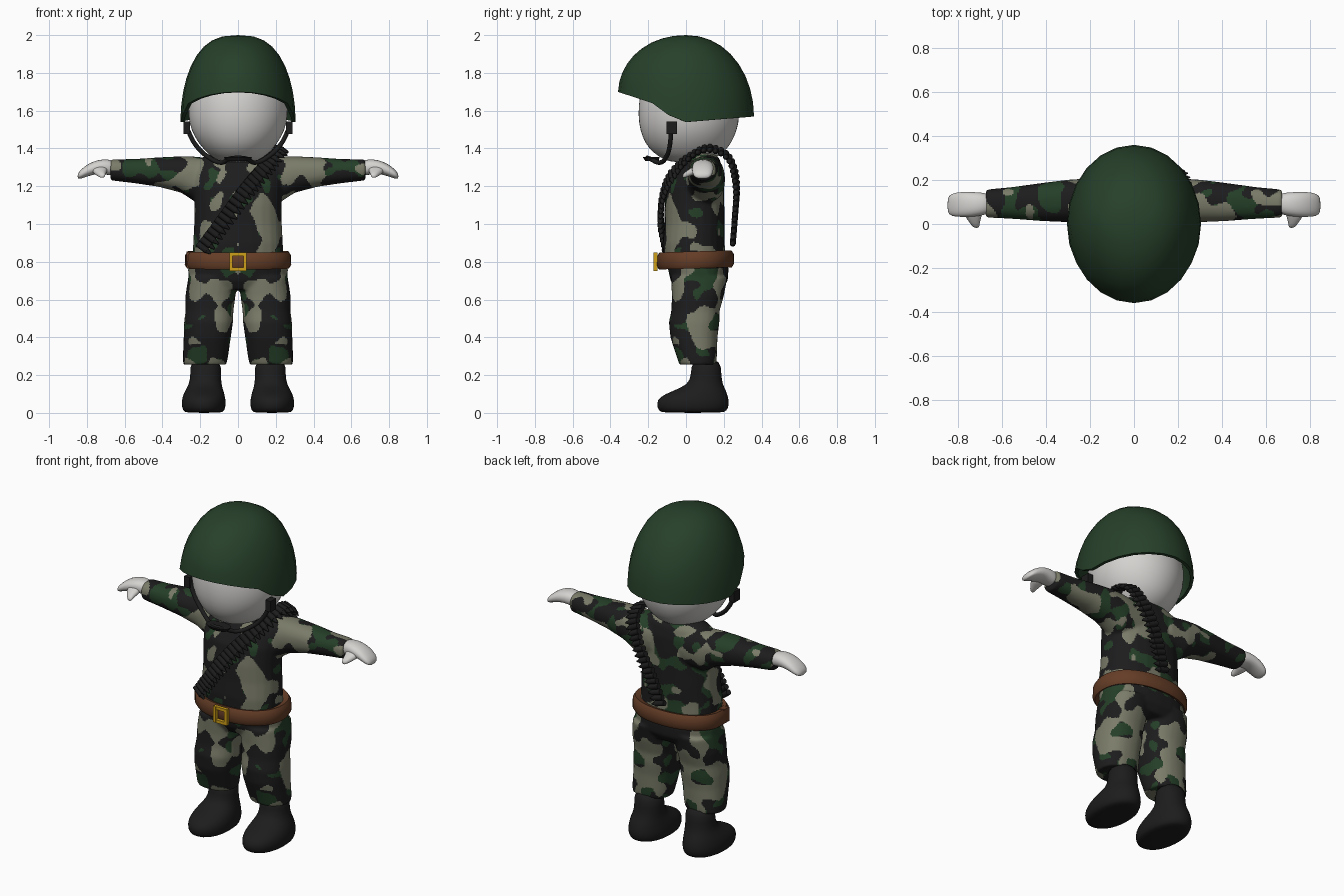
import bpy, bmesh, math
from mathutils import Vector, Matrix, noise

if "Cube" in bpy.data.objects:
    bpy.data.objects.remove(bpy.data.objects["Cube"])


def material(name, r, g, b):
    m = bpy.data.materials.new(name)
    m.use_nodes = True
    m.diffuse_color = (r, g, b, 1)
    shader = m.node_tree.nodes["Principled BSDF"]
    shader.inputs["Base Color"].default_value = (r, g, b, 1)
    shader.inputs["Roughness"].default_value = 0.8
    return m


SKIN = material("pale grey", .66, .65, .63)
GREEN = material("helmet green", .02, .052, .023)
BLACK = material("boot black", .012, .012, .012)
BROWN = material("leather brown", .13, .047, .02)
GOLD = material("buckle gold", .62, .35, .01)
CAMO = [material("camo black", .012, .012, .013),
        material("camo green", .018, .05, .021),
        material("camo tan", .195, .2, .14)]
DARK, LEAF, TAN = range(3)


def add(name, bm, mat):
    mesh = bpy.data.meshes.new(name)
    bmesh.ops.recalc_face_normals(bm, faces=bm.faces)
    bm.to_mesh(mesh)
    bm.free()
    mesh.materials.append(mat)
    obj = bpy.data.objects.new(name, mesh)
    bpy.context.collection.objects.link(obj)
    return obj


def modify(obj, kind, **settings):
    mod = obj.modifiers.new(kind.title(), kind)
    for key, value in settings.items():
        setattr(mod, key, value)


def bake(obj, angle=50):
    """Apply the modifiers, then shade smooth with sharp edges kept."""
    graph = bpy.context.evaluated_depsgraph_get()
    mesh = bpy.data.meshes.new_from_object(obj.evaluated_get(graph))
    obj.modifiers.clear()
    obj.data = mesh
    bpy.ops.object.select_all(action='DESELECT')
    obj.select_set(True)
    bpy.context.view_layer.objects.active = obj
    bpy.ops.object.shade_smooth_by_angle(angle=math.radians(angle))
    return obj


def loft(bm, axis, sections, sides=24, power=2.3, closed=False):
    """Skin oval rings (position, centre a, centre b, radius a, radius b) along an axis."""
    rings = []
    for pos, ca, cb, ra, rb in sections:
        ring = []
        for i in range(sides):
            c, s = (f(math.tau * i / sides) for f in (math.cos, math.sin))
            p = [ca + ra * math.copysign(abs(c) ** (2 / power), c),
                 cb + rb * math.copysign(abs(s) ** (2 / power), s)]
            p.insert("xyz".index(axis), pos)
            ring.append(bm.verts.new(p))
        rings.append(ring)
    pairs = list(zip(rings, rings[1:]))
    if closed:
        pairs.append((rings[-1], rings[0]))
    else:
        bm.faces.new(rings[0])
        bm.faces.new(rings[-1])
    for lo, hi in pairs:
        for i in range(sides):
            j = (i + 1) % sides
            bm.faces.new((lo[i], lo[j], hi[j], hi[i]))


def box(bm, centre, size):
    bmesh.ops.create_cube(bm, size=1, matrix=Matrix.Translation(centre) @ Matrix.Diagonal((*size, 1)))


def camouflage(obj, blobs, mirrored, tan_share):
    """Pick a camouflage colour for each face from noise and a few placed blobs."""
    mesh = obj.data
    mesh.materials.clear()
    for m in CAMO:
        mesh.materials.append(m)
    tan, green = [], []
    for f in mesh.polygons:
        p = f.center.copy()
        if mirrored:
            p.x = abs(p.x)
        t = noise.noise(p * 11 + Vector((3.3, 1.7, 5.1)))
        g = noise.noise(p * 12 + Vector((11.2, 7.4, 2.9)))
        for x, y, z, colour in blobs:
            weight = .75 * math.exp(-(p - Vector((x, y, z))).length_squared / .0028)
            t += weight if colour == TAN else -weight
            g += weight if colour == LEAF else -weight
        tan.append(t)
        green.append(g)
    tan_limit = sorted(tan)[int(len(tan) * (1 - tan_share))]
    green_limit = sorted(green)[int(len(green) * .74)]
    for f, t, g in zip(mesh.polygons, tan, green):
        f.material_index = TAN if t > tan_limit else LEAF if g > green_limit else DARK


def cloth(name, bm, blobs, mirrored, tan_share):
    obj = add(name, bm, CAMO[DARK])
    modify(obj, 'MIRROR')
    modify(obj, 'REMESH', mode='VOXEL', voxel_size=.008)
    modify(obj, 'SMOOTH', factor=.5, iterations=14)
    camouflage(bake(obj, 80), blobs, mirrored, tan_share)


# Shirt: torso and sleeve fused into one skin
bm = bmesh.new()
loft(bm, 'z', [(.8, 0, .045, .24, .165), (.9, 0, .04, .238, .165), (1, 0, .045, .232, .16),
               (1.1, 0, .045, .23, .158), (1.2, 0, .05, .235, .15), (1.28, 0, .07, .24, .125),
               (1.34, 0, .08, .21, .1), (1.375, 0, .085, .14, .07)])
loft(bm, 'x', [(.1, .1, 1.23, .1, .11), (.22, .105, 1.235, .102, .122), (.3, .105, 1.262, .097, .097),
               (.42, .1, 1.275, .087, .078), (.55, .096, 1.28, .073, .064), (.675, .093, 1.287, .064, .056)])
cloth("camouflage_shirt", bm,
      [(.12, -.1, 1.08, TAN), (.17, -.09, 1.02, TAN), (.2, -.07, .93, TAN), (.13, -.11, .88, TAN),
       (.06, -.11, .95, DARK), (-.03, -.11, .97, DARK), (.2, -.05, 1.17, DARK), (.08, -.09, 1.17, DARK),
       (-.07, -.02, 1.33, TAN), (-.04, -.09, 1.22, DARK), (-.2, -.05, 1.12, DARK), (-.13, -.1, 1.08, TAN),
       (-.18, -.07, .96, TAN), (.28, .02, 1.29, TAN), (.42, .03, 1.25, TAN), (.49, .08, 1.34, LEAF),
       (.55, .03, 1.27, DARK), (.43, .16, 1.3, DARK), (-.22, .02, 1.29, TAN), (-.4, .03, 1.26, DARK),
       (-.57, .04, 1.31, LEAF), (-.62, .06, 1.26, DARK), (-.38, .11, 1.35, LEAF), (-.5, .15, 1.29, DARK),
       (0, .2, 1.25, DARK), (-.08, .2, 1.05, DARK), (.12, .2, 1.05, DARK), (.23, .02, .97, TAN),
       (.22, .1, 1, DARK)], False, .31)

# Trousers: hips and one mirrored leg
bm = bmesh.new()
loft(bm, 'z', [(.65, 0, .07, .2, .12), (.7, 0, .07, .262, .152), (.76, 0, .065, .265, .16), (.84, 0, .05, .25, .165)])
loft(bm, 'z', [(.255, .176, .062, .115, .098), (.3, .172, .057, .12, .107), (.4, .163, .042, .125, .125),
               (.48, .156, .043, .13, .134), (.54, .151, .05, .127, .128), (.62, .146, .063, .133, .138),
               (.72, .135, .07, .128, .15)])
cloth("camouflage_trousers", bm,
      [(.21, -.05, .63, TAN), (.1, -.07, .51, TAN), (.08, -.07, .63, TAN), (.16, -.08, .57, DARK),
       (.18, -.08, .42, DARK), (.24, -.05, .5, DARK), (.19, -.08, .73, DARK), (0, -.05, .7, DARK),
       (.04, -.09, .76, LEAF), (.2, -.04, .3, LEAF), (.08, -.04, .36, DARK), (.28, .08, .52, TAN),
       (.27, .08, .4, TAN), (.28, 0, .62, DARK), (.26, .1, .72, LEAF), (.28, .15, .6, DARK),
       (.15, .19, .57, TAN), (.2, .17, .4, TAN), (.2, .17, .49, LEAF), (.1, .18, .7, DARK)], True, .36)

# Boots
bm = bmesh.new()
loft(bm, 'z', [(0, .18, .035, .09, .155), (.008, .181, .036, .112, .184), (.05, .182, .036, .12, .196),
               (.085, .181, .041, .114, .184), (.115, .179, .07, .104, .145), (.15, .174, .103, .087, .092),
               (.2, .17, .107, .081, .08), (.29, .172, .107, .085, .08)], sides=20, power=2.1)
boots = add("boots", bm, BLACK)
modify(boots, 'SUBSURF', levels=1)
modify(boots, 'MIRROR')
bake(boots, 80)

# Hands with thumbs
bm = bmesh.new()
loft(bm, 'x', [(.64, .093, 1.292, .042, .038), (.69, .091, 1.302, .053, .043), (.74, .089, 1.304, .058, .037),
               (.79, .089, 1.288, .058, .034), (.83, .087, 1.265, .053, .026), (.85, .086, 1.252, .036, .014)], 16)
loft(bm, 'y', [(.08, .735, 1.297, .05, .03), (.04, .732, 1.283, .042, .024),
               (.005, .725, 1.265, .023, .018), (-.02, .716, 1.252, .013, .011)], 12)
hands = add("hands", bm, SKIN)
modify(hands, 'SUBSURF', levels=1)
modify(hands, 'MIRROR')
bake(hands, 80)

# Head
bm = bmesh.new()
loft(bm, 'z', [(1.325, 0, .01, .08, .09), (1.35, 0, .012, .135, .15), (1.4, 0, .012, .188, .212),
               (1.46, 0, .012, .232, .245), (1.53, 0, .015, .26, .267), (1.62, 0, .015, .268, .27),
               (1.72, 0, .01, .255, .25), (1.82, 0, .01, .2, .2), (1.88, 0, .01, .1, .1)], 28, 2)
head = add("head", bm, SKIN)
modify(head, 'SUBSURF', levels=1)
bake(head, 80)


# Helmet: dome whose lower edge rises over the brow
def brim(y):
    if y < -.12:
        return 1.62 + (-.12 - y) * .33
    if y < -.07:
        return 1.54 + (-.07 - y) * 1.6
    return 1.54 + max(0, y) * .08


bm = bmesh.new()
columns, rows = 24, 9
crown = bm.verts.new((0, 0, 2))
grid = []
for i in range(columns):
    s, c = (f(math.tau * i / columns) for f in (math.sin, math.cos))
    x, y = .305 * s, .36 * c
    height = .46 - (.15 if c < 0 else .03) * c * c
    fullness = .95 - .2 * s * s
    limit = math.acos(min(1, max(0, 1 - (2 - brim(y)) / height)))
    column = []
    for k in range(rows):
        a = limit * (k + 1) / rows
        r = math.sin(a) ** fullness
        column.append(bm.verts.new((x * r, y * r, 2 - height * (1 - math.cos(a)))))
    grid.append(column)
for a, b in zip(grid, grid[1:] + grid[:1]):
    bm.faces.new((crown, a[0], b[0]))
    for k in range(rows - 1):
        bm.faces.new((a[k], a[k + 1], b[k + 1], b[k]))
helmet = add("helmet", bm, GREEN)
modify(helmet, 'SOLIDIFY', thickness=.018, offset=-1)
bake(helmet, 45)

# Chin strap, its side clips and chin cup
half = [(.272, -.08, 1.51), (.225, -.085, 1.42), (.158, -.105, 1.355), (.09, -.14, 1.325), (.045, -.19, 1.345)]
points = half + [(0, -.205, 1.35)] + [(-x, y, z) for x, y, z in reversed(half)]
curve = bpy.data.curves.new("chin_strap", 'CURVE')
curve.dimensions = '3D'
curve.bevel_depth = .012
spline = curve.splines.new('BEZIER')
spline.bezier_points.add(len(points) - 1)
for bp, p in zip(spline.bezier_points, points):
    bp.co = p
    bp.handle_left_type = bp.handle_right_type = 'AUTO'
curve.materials.append(BLACK)
bpy.context.collection.objects.link(bpy.data.objects.new("chin_strap", curve))
bm = bmesh.new()
for side in (-1, 1):
    box(bm, (side * .272, -.075, 1.51), (.035, .055, .065))
loft(bm, 'z', [(1.333, 0, -.18, .06, .035), (1.355, 0, -.185, .075, .045)], 16)
bake(add("strap_clips_and_chin_cup", bm, BLACK), 30)

# Leather belt, with a tab on the wearer's right
bm = bmesh.new()
loft(bm, 'z', [(.78, 0, .05, .235, .16), (.765, 0, .05, .27, .193), (.785, 0, .05, .282, .205),
               (.835, 0, .05, .28, .203), (.855, 0, .05, .268, .19), (.845, 0, .05, .235, .16)],
     sides=40, power=2.2, closed=True)
box(bm, (-.255, 0, .812), (.035, .05, .085))
for v in bm.verts:
    v.co.z += .03 * (v.co.y - .05)
bake(add("leather_belt", bm, BROWN), 40)

# Buckle frame
bm = bmesh.new()
for side in (-1, 1):
    box(bm, (side * .037, -.162, .8), (.018, .022, .096))
    box(bm, (0, -.162, .8 + side * .04), (.08, .02, .018))
bake(add("belt_buckle", bm, GOLD), 30)

# Ammunition belt: rounds laid crosswise along a path over the left shoulder
path = [Vector(p) for p in [(-.18, -.11, .87), (-.07, -.135, 1.02), (.04, -.115, 1.17), (.14, -.045, 1.29),
                            (.205, .05, 1.375), (.22, .14, 1.395), (.2, .23, 1.34), (.13, .265, 1.2),
                            (.06, .26, 1.05), (0, .245, .87)]]
ends = [path[0] * 2 - path[1]] + path + [path[-1] * 2 - path[-2]]
dense = []
for a, b, c, d in zip(ends, ends[1:], ends[2:], ends[3:]):
    for k in range(40):
        t = k / 40
        dense.append(.5 * (2 * b + (c - a) * t + (2 * a - 5 * b + 4 * c - d) * t ** 2 + (3 * b - a - 3 * c + d) * t ** 3))
bm = bmesh.new()
travelled = 1
for p, q in zip(dense, dense[1:]):
    travelled += (q - p).length
    if travelled < .03:
        continue
    travelled = 0
    tangent = (q - p).normalized()
    outward = p - Vector((p.x * .8, .07, min(p.z, 1.25)))
    cross = tangent.cross(outward).normalized()
    turn = cross.to_track_quat('Z', 'Y').to_matrix().to_4x4()
    for offset, r1, r2, length in ((-.012, .0165, .0165, .062), (.034, .0145, .003, .03)):
        bmesh.ops.create_cone(bm, cap_ends=True, segments=10, radius1=r1, radius2=r2, depth=length,
                              matrix=Matrix.Translation(p + cross * offset) @ turn)
bake(add("ammunition_belt", bm, BLACK), 40)
